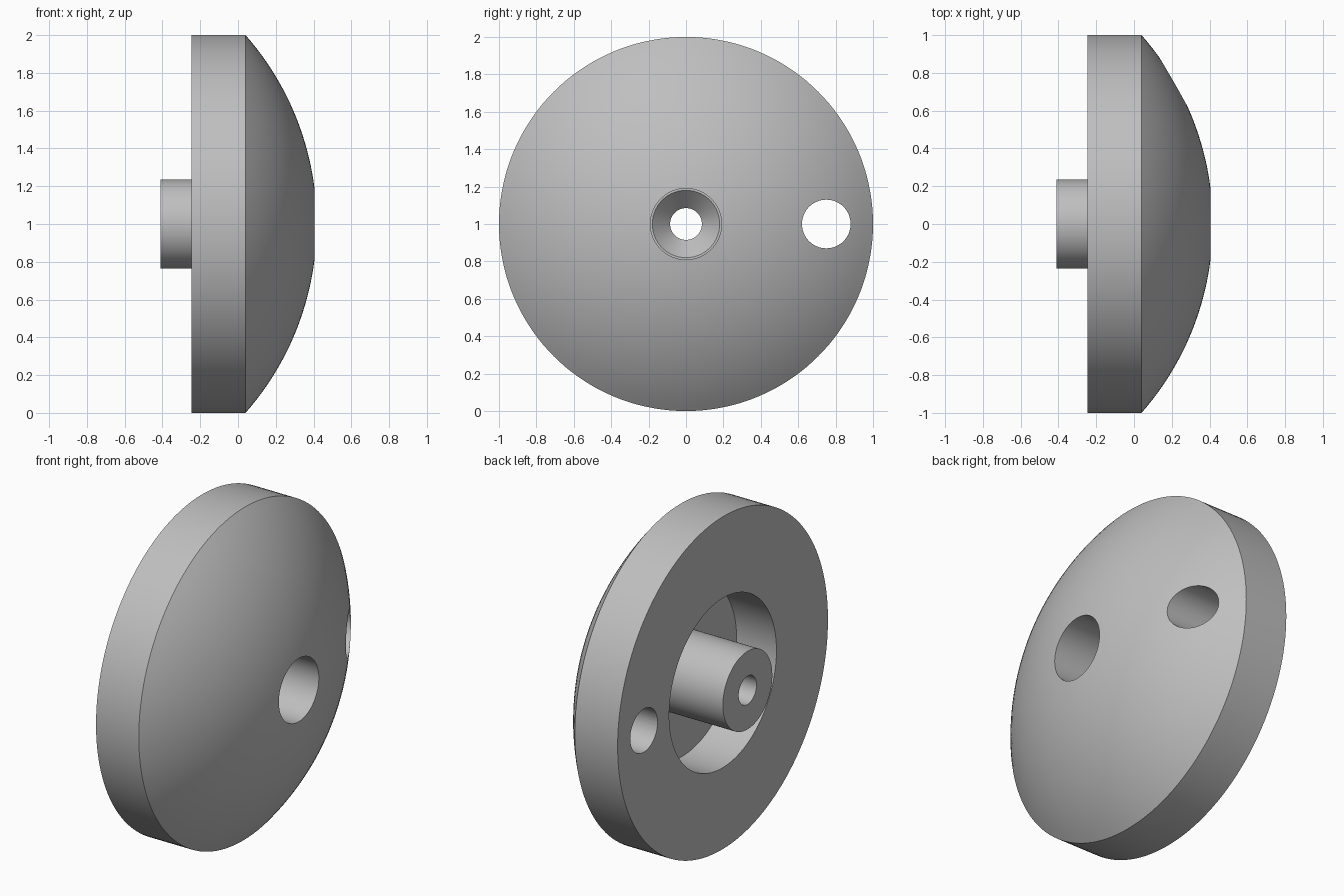
import bpy
import bmesh
from math import pi, sqrt, radians
from mathutils import Matrix, Vector

old = bpy.data.objects.get("Cube")
if old:
    bpy.data.objects.remove(old, do_unlink=True)

SEGMENTS = 144
RIM_X, TIP_X, BACK_X, BOSS_X = 0.04, 0.405, -0.245, -0.41
SINK_R, BORE_R = 0.19, 0.085

grey = bpy.data.materials.new("plain grey")
grey.use_nodes = True
colour = (0.52, 0.52, 0.52, 1)
grey.diffuse_color = colour
grey.node_tree.nodes["Principled BSDF"].inputs["Base Color"].default_value = colour


def add_object(name, bm):
    mesh = bpy.data.meshes.new(name)
    bm.to_mesh(mesh)
    bm.free()
    mesh.materials.append(grey)
    obj = bpy.data.objects.new(name, mesh)
    bpy.context.collection.objects.link(obj)
    return obj


def lathe(name, profile):
    """Turn a closed (x, radius) loop around the horizontal axis at z = 1."""
    bm = bmesh.new()
    verts = [bm.verts.new((x, 0, 1 + r)) for x, r in profile]
    edges = [bm.edges.new((verts[i - 1], v)) for i, v in enumerate(verts)]
    bmesh.ops.spin(bm, geom=verts + edges, cent=(0, 0, 1), axis=(1, 0, 0),
                   angle=2 * pi, steps=SEGMENTS, use_merge=True)
    bmesh.ops.remove_doubles(bm, verts=bm.verts, dist=1e-5)
    bmesh.ops.recalc_face_normals(bm, faces=bm.faces)
    return add_object(name, bm)


# Spherical dome arc from the rim to the screw opening
centre = (TIP_X**2 + SINK_R**2 - RIM_X**2 - 1) / (2 * (TIP_X - RIM_X))
radius = sqrt((RIM_X - centre)**2 + 1)
steps = 20
dome = []
for i in range(steps + 1):
    r = 1 + (SINK_R - 1) * i / steps
    dome.append((centre + sqrt(radius**2 - r**2), r))

# Counterbore with countersunk seat, through bore, boss and annular back recess
bore = [(0.05, SINK_R), (0.05, 0.18), (-0.05, BORE_R), (BOSS_X, BORE_R)]
back = [(BOSS_X, 0.235), (0.02, 0.235), (0.02, 0.51), (BACK_X, 0.51), (BACK_X, 1)]
body = lathe("domed_knob", dome + bore + back)

# Off-centre through hole
bm = bmesh.new()
bmesh.ops.create_cone(bm, cap_ends=True, segments=64, radius1=0.13, radius2=0.13, depth=2,
                      matrix=Matrix.Translation(Vector((0, 0.75, 1))) @ Matrix.Rotation(pi / 2, 4, "Y"))
cutter = add_object("side_hole_cutter", bm)
cutter.hide_render = True

cut = body.modifiers.new("side hole", "BOOLEAN")
cut.operation = "DIFFERENCE"
cut.solver = "EXACT"
cut.object = cutter
bpy.ops.object.select_all(action="DESELECT")
body.select_set(True)
bpy.context.view_layer.objects.active = body
bpy.ops.object.modifier_apply(modifier=cut.name)
bpy.data.objects.remove(cutter, do_unlink=True)
bpy.ops.object.shade_smooth_by_angle(angle=radians(25))
